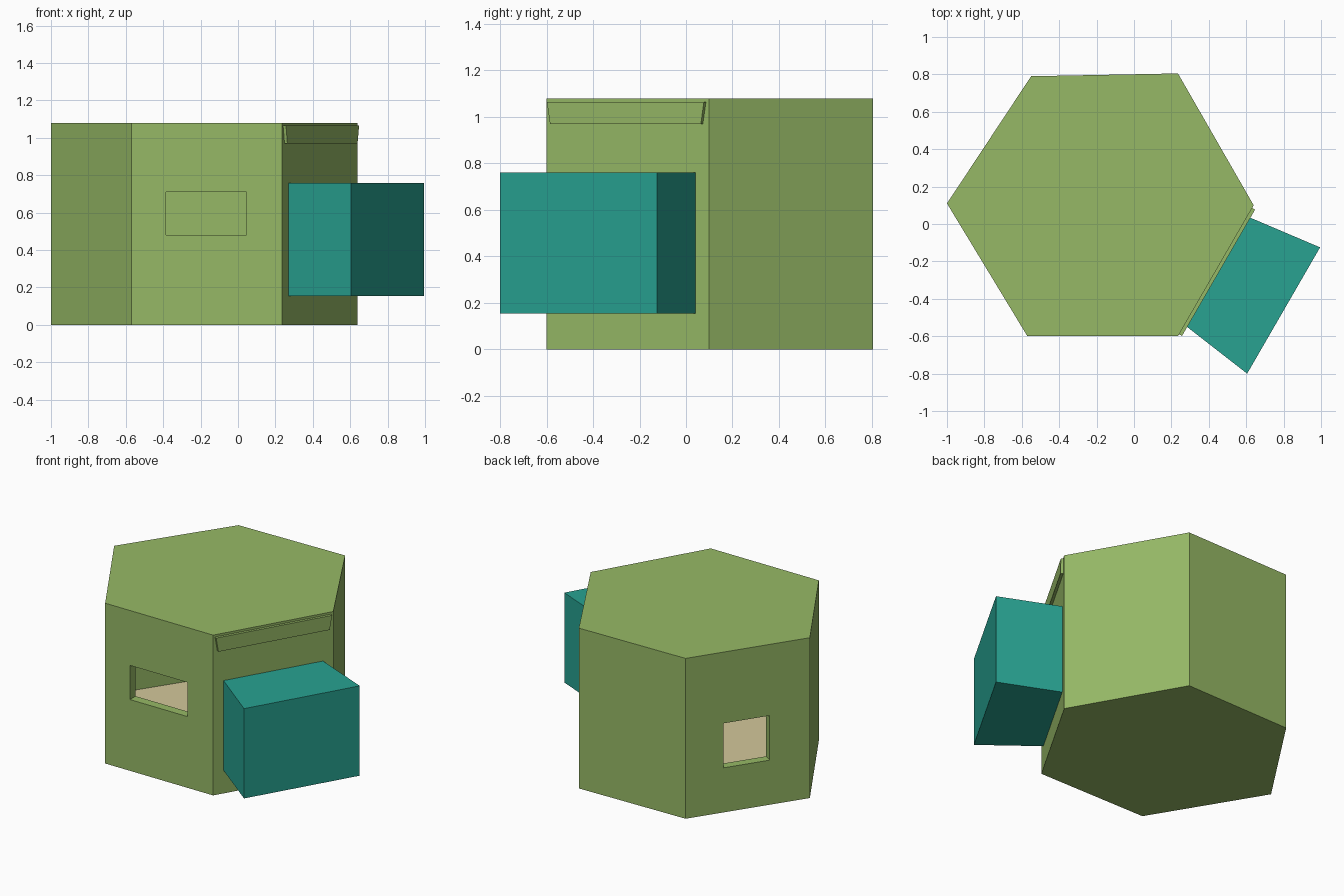
import bpy, bmesh
from mathutils import Vector

if "Cube" in bpy.data.objects:
    bpy.data.objects.remove(bpy.data.objects["Cube"])


def material(name, rgb):
    m = bpy.data.materials.new(name)
    m.diffuse_color = (*rgb, 1)
    m.use_nodes = True
    m.node_tree.nodes["Principled BSDF"].inputs["Base Color"].default_value = m.diffuse_color
    return m


GREEN = material("leaf green", (0.305, 0.485, 0.133))
TEAL = material("teal", (0.021, 0.361, 0.283))
BEIGE = material("beige", (0.658, 0.578, 0.328))


def prism(name, outline, z0, z1, mat):
    """Extrude a flat outline from z0 to z1."""
    bm = bmesh.new()
    face = bm.faces.new([bm.verts.new((x, y, z0)) for x, y in outline])
    out = bmesh.ops.extrude_face_region(bm, geom=[face])
    verts = [v for v in out["geom"] if isinstance(v, bmesh.types.BMVert)]
    bmesh.ops.translate(bm, verts=verts, vec=(0, 0, z1 - z0))
    bmesh.ops.recalc_face_normals(bm, faces=bm.faces)
    me = bpy.data.meshes.new(name)
    bm.to_mesh(me)
    bm.free()
    me.materials.append(mat)
    ob = bpy.data.objects.new(name, me)
    bpy.context.collection.objects.link(ob)
    return ob


def wall_slab(a, b, t0, t1, inner, outer):
    """Outline of a slab along wall a-b, between fractions t0 and t1."""
    a, b = Vector(a), Vector(b)
    d = (b - a).normalized()
    n = Vector((-d.y, d.x))          # outward for a clockwise outline
    p, q = a.lerp(b, t0), a.lerp(b, t1)
    return [p + n * inner, q + n * inner, q + n * outer, p + n * outer]


def cut(target, cutter):
    cutter.hide_render = True
    mod = target.modifiers.new("cut", 'BOOLEAN')
    mod.operation = 'DIFFERENCE'
    mod.solver = 'EXACT'
    mod.object = cutter
    bpy.context.view_layer.objects.active = target
    bpy.ops.object.modifier_apply(modifier=mod.name)
    bpy.data.objects.remove(cutter)


# hexagonal hut, clockwise seen from above
HEX = [(-1.0, 0.11), (-0.55, 0.79), (0.235, 0.805),
       (0.64, 0.10), (0.235, -0.60), (-0.57, -0.60)]
centre = sum((Vector(p) for p in HEX), Vector((0, 0))) / 6
inside = [centre + (Vector(p) - centre) * 0.914 for p in HEX]

body = prism("hut_body", HEX, 0, 1.08, GREEN)
cut(body, prism("room_cutter", inside, 0.11, 1.02, GREEN))

# front window and back left window
cut(body, prism("front_window_cutter",
                [(-0.385, -0.7), (0.045, -0.7), (0.045, -0.45), (-0.385, -0.45)],
                0.48, 0.71, GREEN))
cut(body, prism("back_window_cutter",
                wall_slab(HEX[0], HEX[1], 0.323, 0.694, -0.15, 0.1),
                0.30, 0.60, GREEN))

# room floor
prism("room_floor", inside, 0.105, 0.115, BEIGE)

# strip above the bay
strip = prism("wall_strip", wall_slab(HEX[3], HEX[4], 0.02, 0.985, -0.01, 0.018),
              0.97, 1.065, GREEN)
mid = sum((v.co for v in strip.data.vertices), Vector()) / 8
for v in strip.data.vertices:        # lower edge is a little shorter
    if v.co.z < 1:
        v.co.xy = mid.xy + (v.co.xy - mid.xy) * 0.96

# flared bay box on the front right wall
prism("bay_box", [(0.605, -0.80), (0.995, -0.125), (0.595, 0.045), (0.245, -0.52)],
      0.155, 0.76, TEAL)
